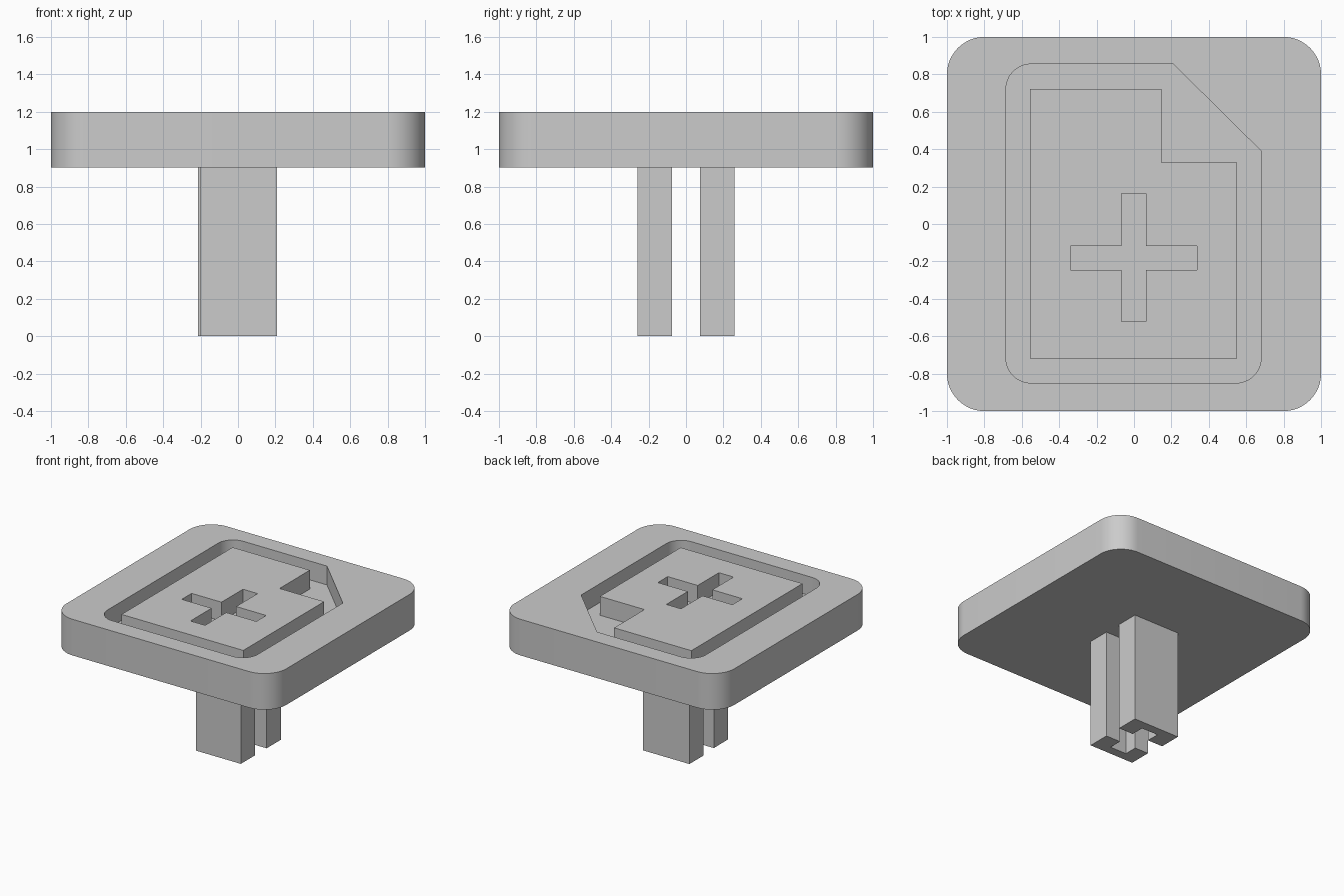
import bpy
import bmesh
from math import cos, sin, pi, radians

if "Cube" in bpy.data.objects:
    bpy.data.objects.remove(bpy.data.objects["Cube"], do_unlink=True)

TOP, UNDERSIDE, FLOOR = 1.2, 0.903, 1.045

grey = bpy.data.materials.new("plain grey")
grey.use_nodes = True
grey.diffuse_color = (0.6, 0.6, 0.6, 1)
grey.node_tree.nodes["Principled BSDF"].inputs["Base Color"].default_value = (0.6, 0.6, 0.6, 1)


def arc(cx, cy, r, start, steps=12):
    """Quarter circle, counter-clockwise from the start angle in degrees."""
    angles = [radians(start) + pi / 2 * i / steps for i in range(steps + 1)]
    return [(cx + r * cos(a), cy + r * sin(a)) for a in angles]


def prism(name, outline, z0, z1):
    """Extrude a counter-clockwise outline from z0 to z1."""
    bm = bmesh.new()
    face = bm.faces.new([bm.verts.new((x, y, z0)) for x, y in outline])
    top = bmesh.ops.extrude_face_region(bm, geom=[face])["geom"]
    moved = [v for v in top if isinstance(v, bmesh.types.BMVert)]
    bmesh.ops.translate(bm, verts=moved, vec=(0, 0, z1 - z0))
    bmesh.ops.recalc_face_normals(bm, faces=bm.faces)
    mesh = bpy.data.meshes.new(name)
    bm.to_mesh(mesh)
    bm.free()
    mesh.materials.append(grey)
    obj = bpy.data.objects.new(name, mesh)
    bpy.context.collection.objects.link(obj)
    return obj


def activate(obj):
    bpy.ops.object.select_all(action='DESELECT')
    obj.select_set(True)
    bpy.context.view_layer.objects.active = obj


def carve(obj, cutter):
    """Subtract the cutter and remove it."""
    cutter.hide_render = True
    mod = obj.modifiers.new("carve", 'BOOLEAN')
    mod.operation, mod.solver, mod.object = 'DIFFERENCE', 'EXACT', cutter
    activate(obj)
    bpy.ops.object.modifier_apply(modifier=mod.name)
    bpy.data.objects.remove(cutter, do_unlink=True)


# Rounded square slab
c, r = 0.8, 0.2
slab = prism("slab", arc(c, c, r, 0) + arc(-c, c, r, 90) + arc(-c, -c, r, 180)
             + arc(c, -c, r, 270), UNDERSIDE, TOP)

# Page-shaped recess with one clipped corner
r = 0.135
recess = ([(0.68, 0.39), (0.21, 0.855)] + arc(-0.55, 0.72, r, 90)
          + arc(-0.55, -0.715, r, 180) + arc(0.545, -0.715, r, 270))
carve(slab, prism("recess_cutter", recess, FLOOR, TOP + 0.1))
activate(slab)
bpy.ops.object.shade_smooth_by_angle(angle=radians(30))

# Raised page with a folded-corner notch and a plus-shaped pocket
page = prism("raised_page", [(-0.555, -0.72), (0.552, -0.72), (0.552, 0.33), (0.147, 0.33),
                             (0.147, 0.723), (-0.555, 0.723)], FLOOR - 0.02, TOP)
left, right, low, high = -0.068, 0.065, -0.245, -0.117
plus = [(left, -0.52), (right, -0.52), (right, low), (0.338, low), (0.338, high), (right, high),
        (right, 0.162), (left, 0.162), (left, high), (-0.34, high), (-0.34, low), (left, low)]
carve(page, prism("plus_cutter", plus, FLOOR, TOP + 0.1))

# Two U-section prongs that leave a cross-shaped socket between them
for name, side, edge in (("back_prong", 1, -0.213), ("front_prong", -1, -0.2)):
    near, deep, far, half = 0.075, 0.185, 0.26, 0.075
    outline = [(edge, near), (-half, near), (-half, deep), (half, deep), (half, near),
               (0.208, near), (0.208, far), (edge, far)]
    prism(name, [(x, y * side) for x, y in outline], 0, UNDERSIDE + 0.01)
